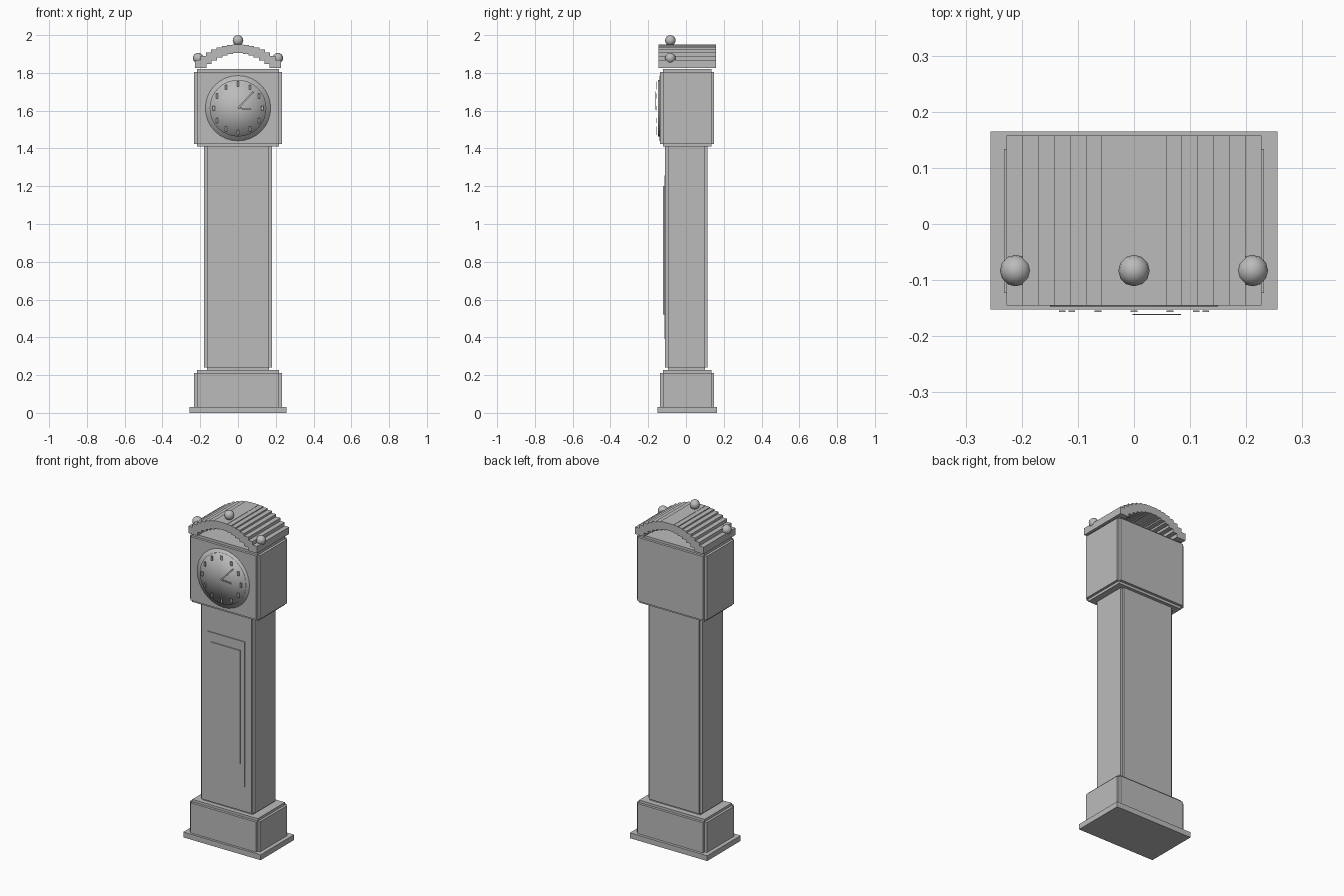
import bpy, bmesh, math
from mathutils import Matrix, Vector

if "Cube" in bpy.data.objects:
    bpy.data.objects.remove(bpy.data.objects["Cube"])

grey = bpy.data.materials.new("plain_grey")
grey.diffuse_color = (0.5, 0.5, 0.5, 1)
grey.use_nodes = True
grey.node_tree.nodes["Principled BSDF"].inputs["Base Color"].default_value = grey.diffuse_color


def finish(name, bm, smooth=False):
    me = bpy.data.meshes.new(name)
    bmesh.ops.recalc_face_normals(bm, faces=bm.faces)
    for f in bm.faces:
        f.smooth = smooth
    bm.to_mesh(me)
    bm.free()
    me.materials.append(grey)
    ob = bpy.data.objects.new(name, me)
    bpy.context.collection.objects.link(ob)
    return ob


def add_box(bm, lo, hi, turn=None):
    lo, hi = Vector(lo), Vector(hi)
    m = Matrix.Translation((lo + hi) / 2) @ Matrix.Diagonal((*(hi - lo), 1))
    bmesh.ops.create_cube(bm, size=1, matrix=(turn @ m) if turn else m)


def box(name, lo, hi, turn=None):
    bm = bmesh.new()
    add_box(bm, lo, hi, turn)
    return finish(name, bm)


def notched_box(name, lo, hi, inset=0.015):
    """Three crossing boxes, each full size on one axis, giving stepped edges."""
    bm = bmesh.new()
    for axis in range(3):
        d = Vector([0 if i == axis else inset for i in range(3)])
        add_box(bm, Vector(lo) + d, Vector(hi) - d)
    return finish(name, bm)


def disc(name, radius, y0, y1, z, smooth):
    bm = bmesh.new()
    m = Matrix.Translation((0, (y0 + y1) / 2, z)) @ Matrix.Rotation(math.pi / 2, 4, 'X')
    bmesh.ops.create_cone(bm, cap_ends=True, cap_tris=True, segments=32,
                          radius1=radius, radius2=radius, depth=abs(y1 - y0), matrix=m)
    return finish(name, bm, smooth)


# Case: plinth, base, trunk and hood
box("plinth", (-0.256, -0.152, 0), (0.256, 0.165, 0.032))
notched_box("base", (-0.232, -0.138, 0.012), (0.232, 0.149, 0.227))
notched_box("trunk", (-0.179, -0.11, 0.225), (0.179, 0.115, 1.425), 0.014)
notched_box("hood", (-0.232, -0.138, 1.409), (0.232, 0.149, 1.82))

# Trunk door with raised panel
box("door", (-0.125, -0.115, 0.39), (0.125, -0.10, 1.256))
box("door_panel", (-0.097, -0.121, 0.52), (0.097, -0.11, 1.2))

# Clock face: bezel and dial
CZ = 1.613
disc("bezel", 0.173, -0.139, -0.12, CZ, True)
disc("dial", 0.15, -0.147, -0.13, CZ, True)

# Hour marks
bm = bmesh.new()
for i in range(12):
    a = i * math.pi / 6
    x, z = 0.128 * math.sin(a), CZ + 0.128 * math.cos(a)
    add_box(bm, (x - 0.006, -0.157, z - 0.013), (x + 0.006, -0.154, z + 0.013))
finish("hour_marks", bm)

# Hands
for name, length, angle in (("minute_hand", 0.118, 43), ("hour_hand", 0.07, 94)):
    turn = Matrix.Translation((0, 0, CZ)) @ Matrix.Rotation(math.radians(angle), 4, 'Y')
    box(name, (-0.004, -0.162, 0), (0.004, -0.16, length), turn)

# Arched roof of overlapping slats
bm = bmesh.new()
for i in range(-7, 8):
    x = i * 0.0282
    top = 1.949 - 0.081 * (i / 7) ** 2
    add_box(bm, (x - 0.0295, -0.145, top - 0.042), (x + 0.0295, 0.158, top))
finish("roof_slats", bm)

# Ball finials
for name, x, z in (("left_finial", -0.211, 1.878), ("centre_finial", 0, 1.972),
                   ("right_finial", 0.211, 1.878)):
    bm = bmesh.new()
    bmesh.ops.create_uvsphere(bm, u_segments=12, v_segments=8, radius=0.028,
                              matrix=Matrix.Translation((x, -0.083, z)))
    finish(name, bm, True)
